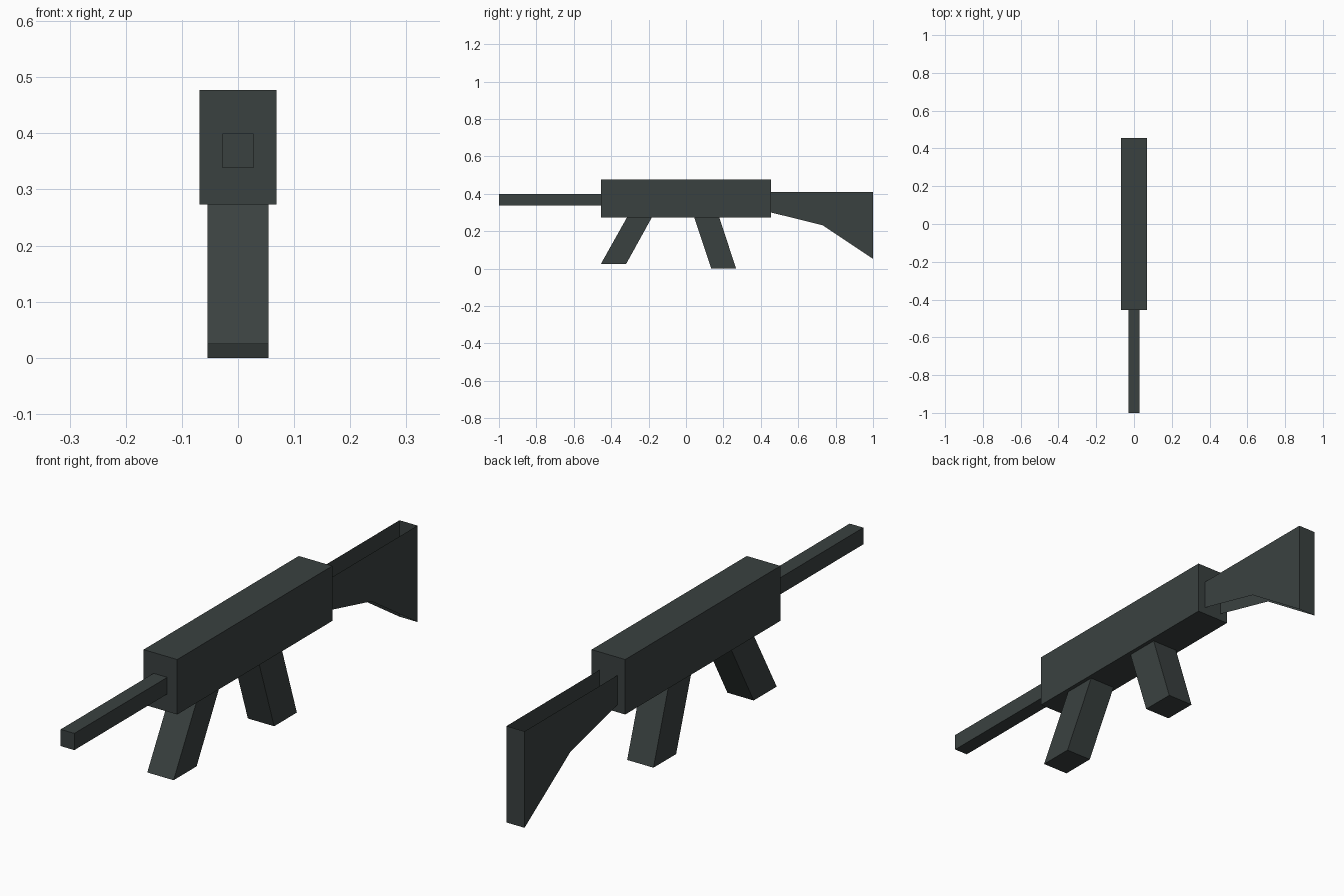
import bpy, bmesh

if "Cube" in bpy.data.objects:
    bpy.data.objects.remove(bpy.data.objects["Cube"])

metal = bpy.data.materials.new("dark_gunmetal")
metal.diffuse_color = (0.042, 0.053, 0.051, 1.0)
metal.use_nodes = True
metal.node_tree.nodes["Principled BSDF"].inputs["Base Color"].default_value = metal.diffuse_color


def prism(name, profile, half_width, open_edges=()):
    """Extrude a (y, z) profile across x; rim faces in open_edges are left out."""
    bm = bmesh.new()
    left = [bm.verts.new((-half_width, y, z)) for y, z in profile]
    right = [bm.verts.new((half_width, y, z)) for y, z in profile]
    bm.faces.new(right)
    bm.faces.new(left[::-1])
    n = len(profile)
    for i in range(n):
        if i not in open_edges:
            j = (i + 1) % n
            bm.faces.new((left[i], left[j], right[j], right[i]))
    mesh = bpy.data.meshes.new(name)
    bm.to_mesh(mesh)
    bm.free()
    mesh.materials.append(metal)
    obj = bpy.data.objects.new(name, mesh)
    bpy.context.collection.objects.link(obj)
    return obj


# Profiles run counter-clockwise seen from the right side (y right, z up)

# Main body
prism("body", [(-0.455, 0.273), (0.455, 0.273), (0.455, 0.477), (-0.455, 0.477)], 0.069)

# Square barrel, open where it meets the body
prism("barrel", [(-1.0, 0.338), (-0.455, 0.338), (-0.455, 0.40), (-1.0, 0.40)], 0.028, (1,))

# Slanted magazine and grip, open where they meet the body
prism("magazine", [(-0.455, 0.025), (-0.32, 0.025), (-0.183, 0.273), (-0.316, 0.273)], 0.054, (2,))
prism("grip", [(0.135, 0.0), (0.268, 0.0), (0.178, 0.273), (0.044, 0.273)], 0.054, (2,))

# Hollow stock: two side plates and a butt plate, open above and below
prism("stock", [(0.455, 0.30), (0.73, 0.232), (1.0, 0.052), (1.0, 0.41), (0.455, 0.41)],
      0.037, (0, 1, 3, 4))
